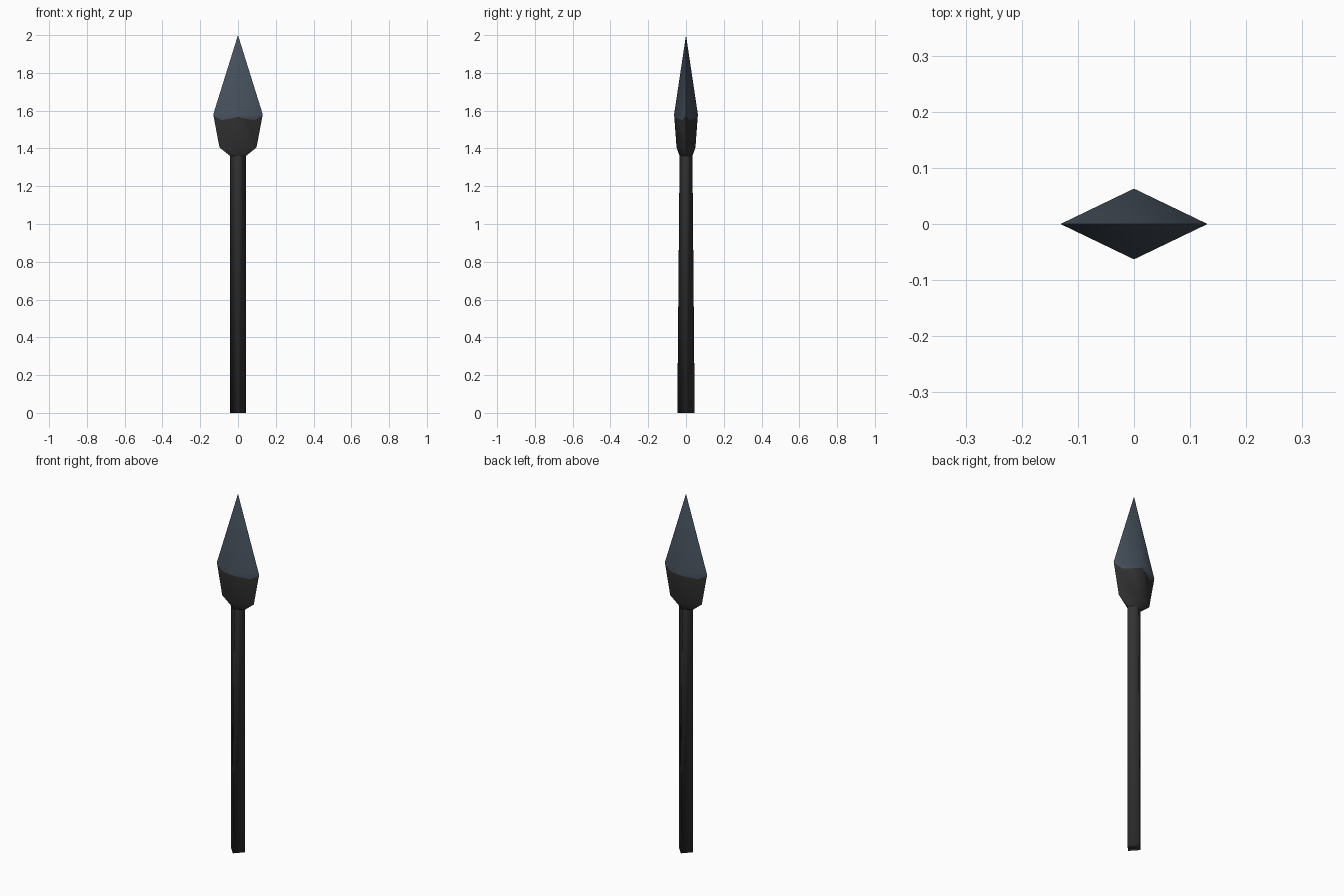
import bpy, bmesh, math

if "Cube" in bpy.data.objects:
    bpy.data.objects.remove(bpy.data.objects["Cube"])


def material(name, rgb):
    m = bpy.data.materials.new(name)
    m.diffuse_color = (*rgb, 1)
    m.use_nodes = True
    m.node_tree.nodes["Principled BSDF"].inputs["Base Color"].default_value = m.diffuse_color
    return m


DARK = material("charcoal", (0.033, 0.033, 0.033))
STEEL = material("blue_grey_steel", (0.066, 0.087, 0.115))


def diamond(rx, ry, z):
    """Four corners of a diamond cross-section."""
    return [(rx, 0, z), (0, ry, z), (-rx, 0, z), (0, -ry, z)]


def finish(name, bm, mat):
    bmesh.ops.recalc_face_normals(bm, faces=bm.faces)
    me = bpy.data.meshes.new(name)
    bm.to_mesh(me)
    bm.free()
    me.materials.append(mat)
    ob = bpy.data.objects.new(name, me)
    bpy.context.collection.objects.link(ob)
    bpy.ops.object.select_all(action='DESELECT')
    ob.select_set(True)
    bpy.context.view_layer.objects.active = ob
    bpy.ops.object.shade_smooth_by_angle(angle=math.radians(95))
    return ob


def ring(bm, pts):
    return [bm.verts.new(p) for p in pts]


def bridge(bm, low, high):
    """Join two rings; each diamond side becomes one face, whatever its point count."""
    a, b = len(low) // 4, len(high) // 4
    for i in range(4):
        lo = [low[(i * a + k) % len(low)] for k in range(a + 1)]
        hi = [high[(i * b + k) % len(high)] for k in range(b + 1)]
        bm.faces.new(lo + hi[::-1])


# head dimensions: (half width x, half depth y, height)
NECK, SHOULDER, WIDEST = (0.042, 0.034, 1.36), (0.098, 0.05, 1.405), (0.131, 0.063, 1.58)

# wavy seam between socket and blade, lying on the socket's sloping sides
WAVE = [(0, 1.574), (0.3, 1.55), (0.65, 1.557), (1, 1.568)]


def seam_points():
    pts = []
    for i in range(4):
        wave = WAVE if i % 2 == 0 else [(1 - t, z) for t, z in WAVE[::-1]]
        for t, z in wave[:-1]:
            f = (z - SHOULDER[2]) / (WIDEST[2] - SHOULDER[2])
            c = diamond(*[s + (w - s) * f for s, w in zip(SHOULDER, WIDEST)])
            p, q = c[i], c[(i + 1) % 4]
            pts.append(tuple(u + (v - u) * t for u, v in zip(p, q)))
    return pts


# shaft: diamond section, tapering in depth only
bm = bmesh.new()
low = ring(bm, diamond(0.042, 0.046, 0))
high = ring(bm, diamond(*NECK))
bridge(bm, low, high)
bm.faces.new(low)
finish("shaft", bm, DARK)

# socket under the blade
bm = bmesh.new()
neck, shoulder = ring(bm, diamond(*NECK)), ring(bm, diamond(*SHOULDER))
bridge(bm, neck, shoulder)
bridge(bm, shoulder, ring(bm, seam_points()))
finish("socket", bm, DARK)

# blade: short skirt down to the seam, then four faces up to the point
bm = bmesh.new()
widest = ring(bm, diamond(*WIDEST))
bridge(bm, ring(bm, seam_points()), widest)
tip = bm.verts.new((0, 0, 2))
for i in range(4):
    bm.faces.new((widest[i], widest[(i + 1) % 4], tip))
finish("blade", bm, STEEL)
